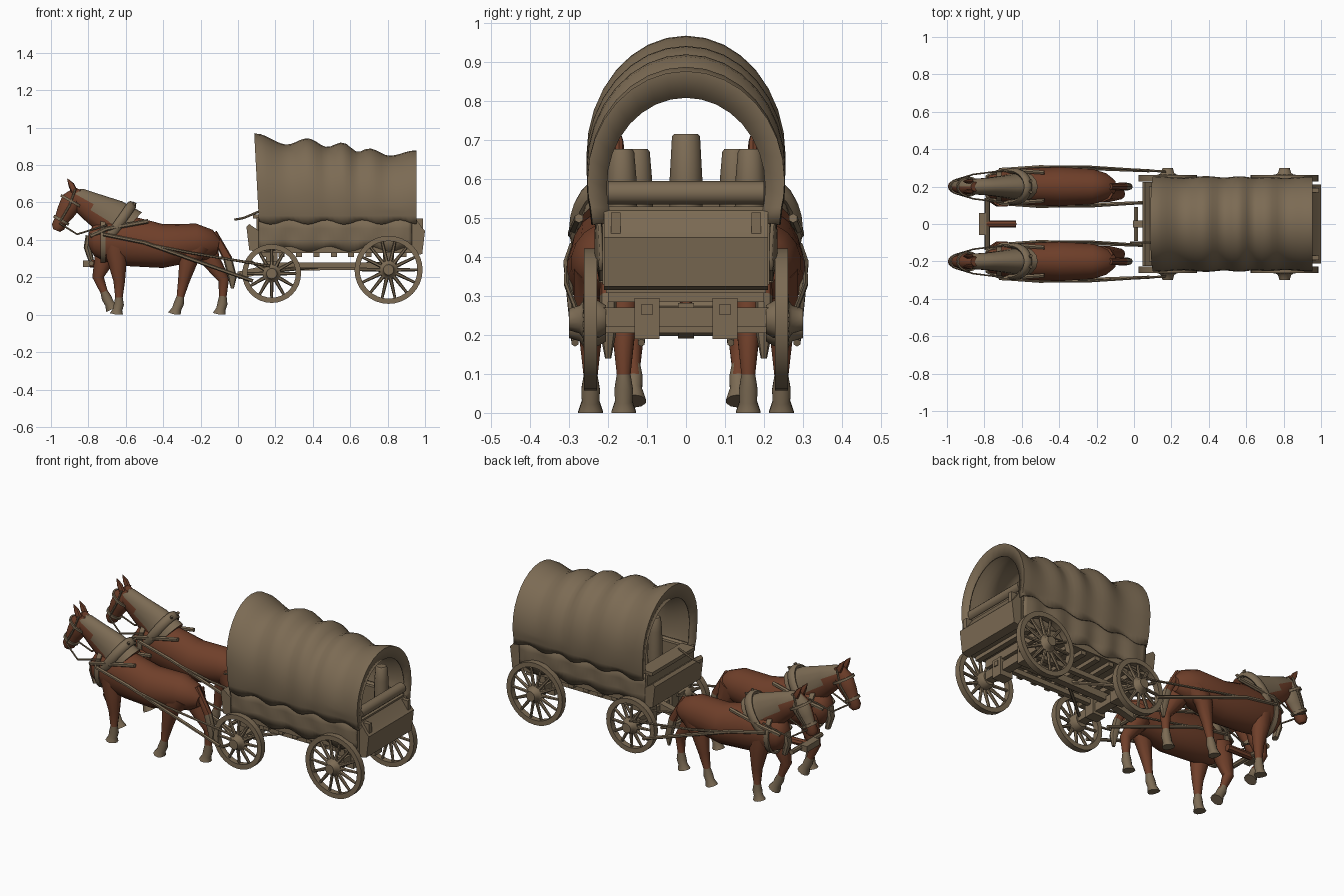
import bpy, bmesh, math
from mathutils import Vector, Matrix

if "Cube" in bpy.data.objects:
    bpy.data.objects.remove(bpy.data.objects["Cube"])

def material(name, col):
    m = bpy.data.materials.new(name)
    m.diffuse_color = (*col, 1)
    m.use_nodes = True
    m.node_tree.nodes["Principled BSDF"].inputs["Base Color"].default_value = m.diffuse_color
    return m

TAN = material("weathered tan", (0.20, 0.146, 0.088))
BROWN = material("chestnut brown", (0.16, 0.05, 0.023))
X, Y, Z = Vector((1, 0, 0)), Vector((0, 1, 0)), Vector((0, 0, 1))
SIDES = ((-1, "near"), (1, "far"))

def make(name, bm, mats=(TAN,), rule=None, solid=0):
    if not solid:
        bmesh.ops.recalc_face_normals(bm, faces=bm.faces)
    for f in bm.faces:
        f.smooth = True
        if rule:
            f.material_index = rule(f.calc_center_median())
    me = bpy.data.meshes.new(name)
    bm.to_mesh(me)
    bm.free()
    me.set_sharp_from_angle(angle=math.radians(42))
    ob = bpy.data.objects.new(name, me)
    bpy.context.collection.objects.link(ob)
    for m in mats:
        me.materials.append(m)
    if solid:
        mod = ob.modifiers.new("thickness", 'SOLIDIFY')
        mod.thickness, mod.offset = solid, 0

def loft(bm, rows, n=12, axis=Y, closed=False):
    """Elliptical (n=4: square) sections along rows of (x, y, z, half height, half width)."""
    c = [Vector(r[:3]) for r in rows]
    k, rings = len(c), []
    for i, r in enumerate(rows):
        if closed:
            t = c[(i + 1) % k] - c[i - 1]
        else:
            t = c[min(i + 1, k - 1)] - c[max(i - 1, 0)]
        nrm = t.cross(axis).normalized()
        ph, sc = (math.pi / 4, 1.414) if n == 4 else (0, 1)
        ring = []
        for j in range(n):
            a = ph + 2 * math.pi * j / n
            v = c[i] + nrm * (r[3] * sc * math.cos(a)) + axis * (r[4] * sc * math.sin(a))
            v.z = max(v.z, 0)
            ring.append(bm.verts.new(v))
        rings.append(ring)
    for i in range(k if closed else k - 1):
        p, q = rings[i], rings[(i + 1) % k]
        for j in range(n):
            bm.faces.new((p[j], p[(j + 1) % n], q[(j + 1) % n], q[j]))
    if not closed:
        bm.faces.new(rings[0])
        bm.faces.new(rings[-1])

def tube(bm, pts, r, n=6, axis=Y):
    loft(bm, [(*p, r, r) for p in pts], n, axis)

def loop(bm, center, u, v, ru, rv, a, b, n=4, seg=24):
    """Closed band on an ellipse spanned by u and v."""
    ang = [2 * math.pi * i / seg for i in range(seg)]
    rows = [(*(Vector(center) + u * ru * math.cos(t) + v * rv * math.sin(t)), a, b) for t in ang]
    loft(bm, rows, n, u.cross(v).normalized(), True)

def box(bm, x0, x1, hy, z0, z1, y=0):
    m = Matrix.Translation(((x0 + x1) / 2, y, (z0 + z1) / 2))
    bmesh.ops.create_cube(bm, size=1, matrix=m @ Matrix.Diagonal((x1 - x0, 2 * hy, z1 - z0, 1)))

def prism(bm, prof, hy):
    a = [bm.verts.new((x, -hy, z)) for x, z in prof]
    b = [bm.verts.new((x, hy, z)) for x, z in prof]
    bm.faces.new(a)
    bm.faces.new(b)
    for i in range(len(a)):
        j = (i + 1) % len(a)
        bm.faces.new((a[i], a[j], b[j], b[i]))

# ---- horses: rows of (x, z, half height, half width) ----
BODY = [(-.80, .40, .035, .035), (-.77, .40, .085, .07), (-.68, .40, .125, .09), (-.56, .39, .132, .1),
        (-.4, .367, .117, .107), (-.22, .387, .1, .095), (-.15, .375, .08, .072), (-.105, .365, .04, .035)]
NECK = [(-.6, .45, .13, .08), (-.68, .52, .105, .062), (-.78, .575, .08, .048),
        (-.86, .625, .058, .042), (-.885, .645, .03, .03)]
HEAD = [(-.85, .67, .025, .025), (-.885, .61, .06, .046), (-.92, .55, .05, .04),
        (-.948, .50, .036, .03), (-.962, .47, .036, .032), (-.97, .45, .02, .02)]
TAIL = [(-.13, .44, .018, .018), (-.055, .3, .024, .022), (-.03, .2, .024, .02), (-.03, .14, .008, .008)]
SLIM = [.05, .031, .02, .027, .025, .036]      # leg thickness below the hip

def leg_rows(y, hip, joints):
    p = [Vector((x, y, z)) for x, z in joints]
    p[4:] = [(p[3] + p[4]) / 2, p[4]]
    p.insert(3, p[2].lerp(p[3], .7))
    return [(*q, r, min(r, .048) * .93) for q, r in zip(p, [hip] + SLIM)]

# joints from hip to hoof
LEGS = {"front_leg": leg_rows(.045, .065, [(-.66, .38), (-.645, .28), (-.635, .18), (-.637, .055), (-.65, 0)]),
        "raised_front_leg": leg_rows(-.065, .06, [(-.7, .38), (-.72, .28), (-.748, .2), (-.703, .09), (-.672, .03)]),
        "hind_leg": leg_rows(.045, .085, [(-.22, .38), (-.265, .29), (-.29, .18), (-.316, .06), (-.34, 0)]),
        "rear_hind_leg": leg_rows(-.04, .085, [(-.19, .39), (-.145, .29), (-.076, .19), (-.083, .06), (-.1, 0)])}
NN = Vector((.57, 0, .82))           # up out of the neck
HN = Vector((.87, 0, -.5))           # across the head

for s, tag in SIDES:
    yc = s * .2
    def P(rows):
        return [(r[0], s * (.2 + r[1]), *r[2:]) for r in rows]
    def part(name, rows, rule, n=14):
        bm = bmesh.new()
        loft(bm, P([(r[0], 0, *r[1:]) if len(r) == 4 else r for r in rows]), n)
        make(f"{tag}_horse_{name}", bm, (BROWN, TAN), rule)
    part("body", BODY, lambda c: 0, 18)
    part("neck_and_mane", NECK, lambda c: int(c.z > .455 + (-.6 - c.x) * .673))
    # the far horse has a pale outer cheek
    part("head", HEAD, lambda c: int(s > 0 and c.y > .205 and c.z > .5))
    part("tail", TAIL, lambda c: int(c.z < .33), 8)
    for name, rows in LEGS.items():
        part(name, rows, lambda c: int(c.z < .112), 10)
    bm = bmesh.new()
    for e in (-.028, .028):
        loft(bm, P([(-.875, e, .66, .018, .013), (-.892, e, .695, .016, .012), (-.912, e, .727, .002, .002)]), 8)
    make(f"{tag}_horse_ears", bm, (BROWN,))
    # collar, breast strap, noseband and browband
    bm = bmesh.new()
    loop(bm, (-.645, yc, .475), NN, Y, .138, .084, .016, .026, 8)
    loop(bm, (-.722, yc, .4), Z, Y, .115, .084, .006, .014)
    loop(bm, (-.945, yc, .505), HN, Y, .042, .036, .004, .008)
    loop(bm, (-.888, yc, .605), HN, Y, .064, .05, .004, .007)
    loft(bm, P([(-.79, 0, .42, .025, .03), (-.805, 0, .36, .02, .025), (-.785, 0, .29, .015, .02)]), 8)
    for e in (-1, 1):
        # hames, cheek strap, rein, shoulder strap, then the two traces
        tube(bm, P([(-.565, e * .02, .575), (-.55, e * .03, .6)]), .009)
        tube(bm, P([(-.95, e * .036, .5), (-.9, e * .049, .585), (-.87, e * .04, .67)]), .006)
        tube(bm, P([(-.955, e * .036, .49), (-.86, e * .065, .43), (-.7, e * .085, .48)]), .005)
        tube(bm, P([(-.79, e * .05, .42), (-.7, e * .092, .46), (-.48, e * .075, .5)]), .012)
        tube(bm, P([(-.72, e * .09, .43), (-.5, e * .106, .385), (.08, e * .085, .18)]), .01)
        tube(bm, P([(-.5, e * .106, .38), (-.25, e * .107, .33), (.17, e * .08, .26)]), .007)
    make(f"{tag}_horse_harness", bm)

# ---- yoke between the horses ----
bm = bmesh.new()
tube(bm, [(-.785, -.14, .275), (-.785, .14, .275)], .014, 8, X)
box(bm, -.83, -.79, .06, .255, .29)
make("neck_yoke", bm)
bm = bmesh.new()
tube(bm, [(-.79, 0, .272), (-.63, 0, .268)], .02, 8)
make("tongue_stub", bm, (BROWN,))

# ---- wheels: rim, spokes, hub ----
def wheel(name, x, z, R, spokes, s):
    bm = bmesh.new()
    y = s * .245
    loop(bm, (x, y, z), X, Z, R - .014, R - .014, .014, .017, 4, 32)
    for i in range(spokes):
        a = 2 * math.pi * i / spokes
        d = Vector((math.cos(a), 0, math.sin(a)))
        p, q = Vector((x, y + s * .012, z)) + d * .03, Vector((x, y, z)) + d * (R - .02)
        loft(bm, [(*p, .011, .011), (*q, .007, .008)], 6)
    hub = ((-.04, .036), (-.02, .048), (.02, .048), (.028, .036), (.055, .028))
    loft(bm, [(x, y + s * o, z, r, r) for o, r in hub], 14, X)
    make(name, bm)

for s, tag in SIDES:
    wheel(f"{tag}_front_wheel", .18, .22, .157, 12, s)
    wheel(f"{tag}_rear_wheel", .805, .24, .182, 14, s)

# ---- running gear ----
bm = bmesh.new()
for x, z in ((.18, .225), (.805, .24)):
    box(bm, x - .025, x + .025, .235, z - .02, z + .03)
    box(bm, x - .03, x + .03, .2, .285, .335)
    for y in (-.1, .1):
        box(bm, x - .04, x + .04, .032, .19, .295, y)
for y in (-.1, .1):
    tube(bm, [(.15, y, .265), (.85, y, .265)], .014, 4)
    tube(bm, [(.2, y * 2, .235), (.45, 0, .26)], .01)
tube(bm, [(0, 0, .21), (.2, 0, .255), (.82, 0, .262)], .02, 4)
tube(bm, [(.01, -.09, .21), (.01, .09, .21)], .012, 6, X)
make("running_gear", bm)
bm = bmesh.new()
for i in range(9):
    box(bm, .124 + i * .093, .156 + i * .093, .205, .308, .335)
make("floor_crossbars", bm)

# ---- wagon bed ----
bm = bmesh.new()
box(bm, .1, .94, .21, .33, .348)
for s in (-1, 1):
    box(bm, .1, .94, .01, .33, .52, s * .205)
for x in (.1, .925):
    box(bm, x, x + .02, .21, .33, .505)
make("wagon_bed", bm)
bm = bmesh.new()
prism(bm, [(.06, .345), (.11, .335), (.11, .45), (.06, .485), (.045, .47)], .225)
make("front_box", bm)
bm = bmesh.new()
prism(bm, [(.94, .315), (.985, .325), (1.0, .45), (.985, .465), (.945, .52)], .21)
for s in (-1, 1):
    box(bm, .95, .99, .012, .45, .515, s * .18)
make("rear_box", bm)
bm = bmesh.new()
box(bm, .08, .17, .2, .515, .535)
tube(bm, [(-.02, -.1, .508), (.03, -.1, .517), (.12, -.1, .555)], .006)
make("driver_seat", bm)

# ---- canvas cover: sagging between hoops ----
RIDGE = [(.09, .965), (.26, .905), (.37, .938), (.475, .892), (.555, .916), (.64, .866),
         (.70, .884), (.81, .845), (.95, .874)]

def ridge(x):
    for (x0, z0), (x1, z1) in zip(RIDGE, RIDGE[1:]):
        if x <= x1:
            t = max(0, (x - x0) / (x1 - x0))
            return z0 + (z1 - z0) * (1 - math.cos(math.pi * t)) / 2
    return RIDGE[-1][1]

def section(x, k):
    top = ridge(x)
    w = .246 + .2 * (top - (.95 - .1 * x))
    zc = .665 + (top - .965) * .75
    half = [(w * .95, .495 + .012 * math.sin(x * 31)), (w * .97, .53), (w * .99, .555)]
    arc = [math.pi * i / 16 for i in range(17)]
    pts = half + [(w * math.cos(a), zc + (top - zc) * math.sin(a)) for a in arc]
    pts += [(-y, z) for y, z in reversed(half)]
    lean = .03 * (.95 - x)
    return [(x + lean * (.97 - z) / .47, y * k, .5 + (z - .5) * (.05 + .95 * k)) for y, z in pts]

def sheet(bm, rows):
    vs = [[bm.verts.new(p) for p in r] for r in rows]
    for a, b in zip(vs, vs[1:]):
        for j in range(len(a) - 1):
            bm.faces.new((a[j], a[j + 1], b[j + 1], b[j]))

bm = bmesh.new()
sheet(bm, [section(.105, .82)] + [section(.09 + .86 * i / 32, 1) for i in range(33)] + [section(.94, .82)])
make("canvas_cover", bm, solid=.01)

# loose cloth hanging over the bed sides
for s, tag in SIDES:
    bm = bmesh.new()
    rows = []
    for x in [.11 + .0205 * i for i in range(41)]:
        w = math.sin(x * 38)
        rows.append([(x, s * .226, .53), (x, s * (.224 + .006 * w), .46), (x, s * (.222 + .008 * w), .40),
                     (x, s * .218, .352 + .014 * math.sin(x * 29))])
    sheet(bm, rows)
    make(f"{tag}_side_cloth", bm, solid=.01)

# ---- cargo ----
def upright(name, x, y, prof):
    bm = bmesh.new()
    loft(bm, [(x, y, z, r, r) for z, r in prof], 12)
    make(name, bm)

upright("barrel", .72, 0, [(.345, .045), (.6, .042), (.71, .036), (.716, .03)])
for s, tag in SIDES:
    for i, (x, y) in enumerate(((.82, .165), (.62, .125), (.3, .14))):
        upright(f"{tag}_sack_{i + 1}", x, s * y, [(.345, .036), (.45, .042), (.6, .038), (.67, .032), (.678, .026)])
bm = bmesh.new()
tube(bm, [(.925, -.2, .565), (.925, .2, .565)], .03, 12, X)
make("bedroll", bm)
bm = bmesh.new()
box(bm, .86, .945, .2, .505, .53)
make("rear_plank", bm)
